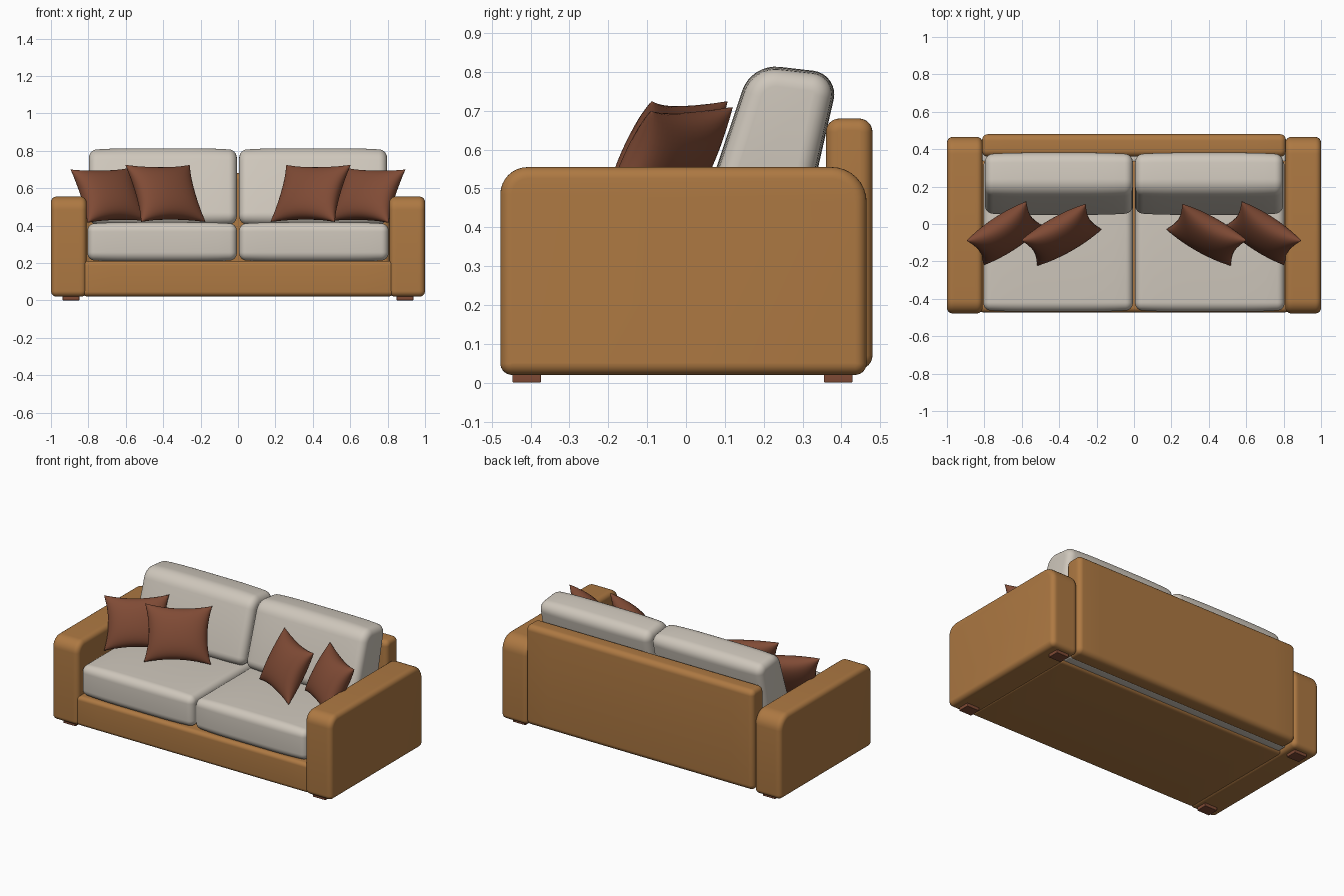
import bpy, bmesh, math
from mathutils import Vector

if "Cube" in bpy.data.objects:
    bpy.data.objects.remove(bpy.data.objects["Cube"])


def material(name, rgb):
    m = bpy.data.materials.new(name)
    m.diffuse_color = (*rgb, 1)
    m.use_nodes = True
    m.node_tree.nodes["Principled BSDF"].inputs["Base Color"].default_value = m.diffuse_color
    return m


TAN = material("tan leather", (0.42, 0.19, 0.055))
CREAM = material("cream fabric", (0.62, 0.57, 0.50))
BROWN = material("rust brown", (0.215, 0.070, 0.036))


def finish(name, bm, mat):
    bmesh.ops.recalc_face_normals(bm, faces=bm.faces)
    me = bpy.data.meshes.new(name)
    bm.to_mesh(me)
    bm.free()
    me.materials.append(mat)
    me.shade_smooth()
    ob = bpy.data.objects.new(name, me)
    bpy.context.collection.objects.link(ob)
    return ob


def outline(corners, inset, seg=8):
    """Rounded (y, z) polygon, counter-clockwise, shrunk by inset."""
    pts, n = [], len(corners)
    for i, (y, z, r) in enumerate(corners):
        p = Vector((y, z))
        d1 = (Vector(corners[i - 1][:2]) - p).normalized()
        d2 = (Vector(corners[(i + 1) % n][:2]) - p).normalized()
        half = d1.angle(d2) / 2
        c = p + (d1 + d2).normalized() * (r / math.sin(half))
        a1 = math.atan2(d1.y, d1.x) + math.pi / 2 + math.pi
        a1 = math.atan2(d1.x, -d1.y)          # outward normal of incoming edge
        turn = math.pi - 2 * half
        for k in range(seg + 1):
            a = a1 + turn * k / seg
            pts.append(c + (r - inset) * Vector((math.cos(a), math.sin(a))))
    return pts


def slab(name, corners, x0, x1, bevel, mat, puff=0.0):
    """Side profile swept along x, with rounded ends and optional plump middle."""
    rings, n = [], 6
    ends = [(bevel * (1 - math.cos(math.pi / 2 * k / n)),
             bevel * (1 - math.sin(math.pi / 2 * k / n))) for k in range(n + 1)]
    rings += [(x0 + dx, ins) for dx, ins in ends]
    for k in range(1, 12):
        s = k / 6 - 1
        rings.append((x0 + bevel + (x1 - x0 - 2 * bevel) * k / 12, -puff * (1 - s ** 4)))
    rings += [(x1 - dx, ins) for dx, ins in reversed(ends)]
    bm = bmesh.new()
    loops = [[bm.verts.new((x, p.x, p.y)) for p in outline(corners, ins)] for x, ins in rings]
    m = len(loops[0])
    for a, b in zip(loops, loops[1:]):
        for i in range(m):
            bm.faces.new((a[i], a[(i + 1) % m], b[(i + 1) % m], b[i]))
    bm.faces.new(loops[0])
    bm.faces.new(loops[-1])
    return finish(name, bm, mat)


def rect(y0, y1, z0, z1, r):
    return [(y0, z0, r), (y1, z0, r), (y1, z1, r), (y0, z1, r)]


def pillow(name, centre, wide, up, half_thick, n=20):
    """Square scatter cushion with pinched edges and pointed corners."""
    centre, wide, up = Vector(centre), Vector(wide) / 2, Vector(up) / 2
    normal = wide.cross(up).normalized()
    bm = bmesh.new()
    for side in (-1, 1):
        grid = []
        for i in range(n + 1):
            u = math.sin(math.pi / 2 * (2 * i / n - 1))
            row = []
            for j in range(n + 1):
                v = math.sin(math.pi / 2 * (2 * j / n - 1))
                pu = u * (1 - 0.13 * (1 - v * v) * u * u)
                pv = v * (1 - 0.13 * (1 - u * u) * v * v)
                t = half_thick * (max(0, 1 - u * u) * max(0, 1 - v * v)) ** 0.45
                row.append(bm.verts.new(centre + wide * pu + up * pv + normal * t * side))
            grid.append(row)
        for i in range(n):
            for j in range(n):
                bm.faces.new((grid[i][j], grid[i + 1][j], grid[i + 1][j + 1], grid[i][j + 1]))
    bmesh.ops.remove_doubles(bm, verts=bm.verts, dist=0.0005)
    return finish(name, bm, BROWN)


# Frame: base, backrest and the lining strip seen underneath
slab("base", rect(-0.472, 0.34, 0.022, 0.212, 0.025), -0.83, 0.83, 0.02, TAN)
slab("backrest", rect(0.36, 0.48, 0.035, 0.68, 0.035), -0.812, 0.812, 0.03, TAN)
slab("lining", rect(0.31, 0.39, 0.035, 0.2, 0.01), -0.81, 0.81, 0.01, CREAM)

arm_side = [(-0.478, 0.02, 0.03), (0.465, 0.02, 0.03), (0.465, 0.555, 0.09), (-0.478, 0.555, 0.07)]
back_side = [(0.035, 0.405, 0.05), (0.30, 0.405, 0.05), (0.388, 0.79, 0.055), (0.172, 0.815, 0.085)]

for s, side in ((-1, "left"), (1, "right")):
    def span(a, b):
        return sorted((s * a, s * b))

    # Arm
    slab(side + "_arm", arm_side, *span(0.81, 1.0), 0.03, TAN)
    # Seat and back cushions
    slab(side + "_seat_cushion", rect(-0.463, 0.35, 0.213, 0.412, 0.045),
         *span(0.006, 0.805), 0.04, CREAM, 0.006)
    slab(side + "_back_cushion", back_side, *span(0.006, 0.797), 0.045, CREAM, 0.006)
    # Feet
    for y, end in ((-0.41, "front"), (0.392, "back")):
        slab(f"{side}_{end}_foot", rect(y - 0.037, y + 0.037, 0, 0.035, 0.004),
             *span(0.848, 0.938), 0.004, BROWN)
    # Scatter cushions
    pillow(side + "_inner_pillow", (s * 0.388, -0.058, 0.572),
           (-s * 0.345, 0.195, 0), (s * 0.085, 0.135, 0.305), 0.075)
    pillow(side + "_outer_pillow", (s * 0.69, -0.05, 0.562),
           (-s * 0.32, 0.21, 0.01), (s * 0.09, 0.13, 0.285), 0.075)
